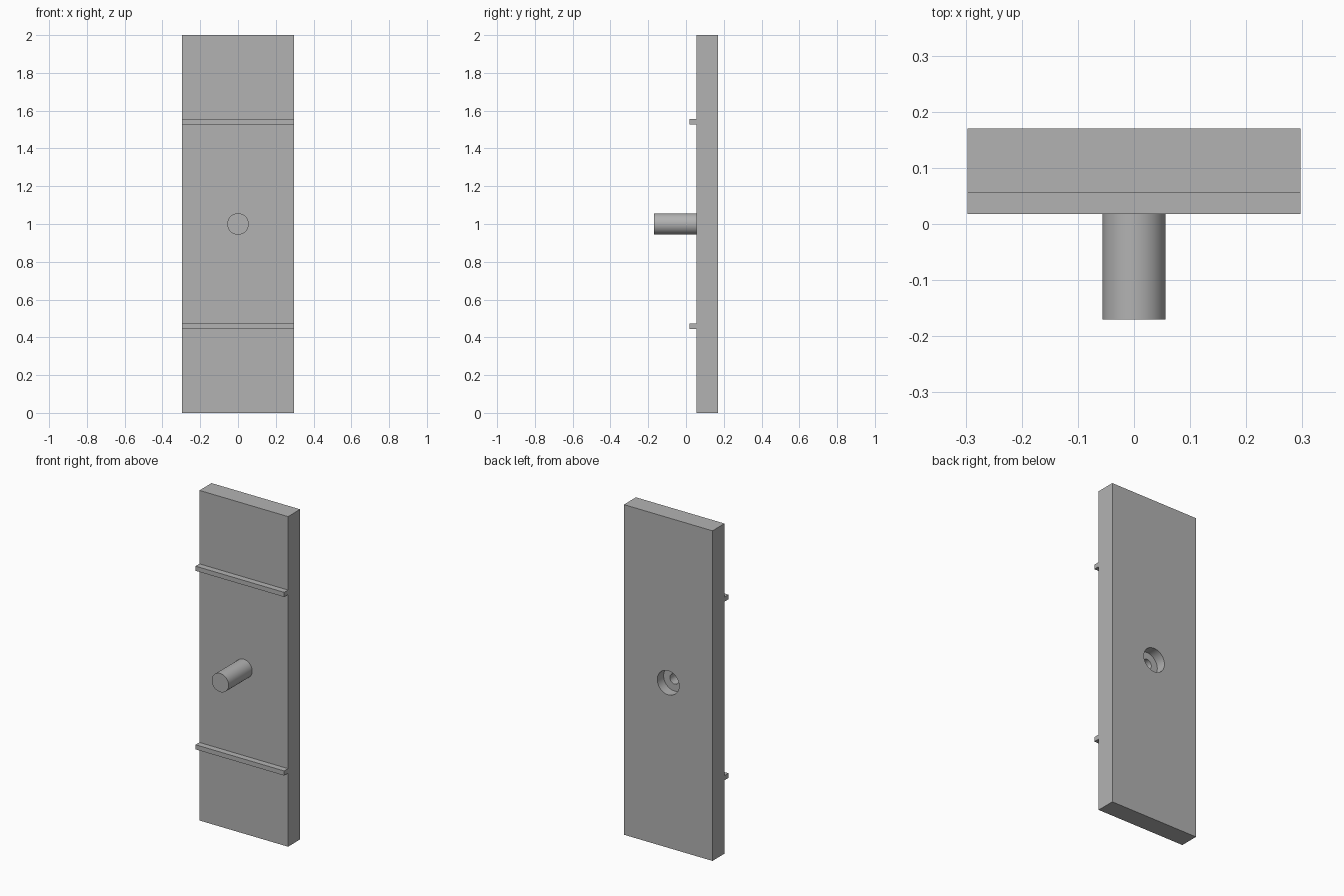
import bpy
import math

if "Cube" in bpy.data.objects:
    bpy.data.objects.remove(bpy.data.objects["Cube"])

W, FRONT, BACK = 0.594, 0.055, 0.1705   # plate width, front and back planes
PEG_TIP = -0.1705

grey = bpy.data.materials.new("plain grey")
grey.diffuse_color = (0.448, 0.448, 0.448, 1)
grey.use_nodes = True
grey.node_tree.nodes["Principled BSDF"].inputs["Base Color"].default_value = grey.diffuse_color


def box(name, y0, y1, z0, z1):
    bpy.ops.mesh.primitive_cube_add(size=1, location=(0, (y0 + y1) / 2, (z0 + z1) / 2))
    ob = bpy.context.object
    ob.name = name
    ob.scale = (W, y1 - y0, z1 - z0)
    bpy.ops.object.transform_apply(location=True, rotation=True, scale=True)
    ob.data.materials.append(grey)
    return ob


def rod(name, radius, y0, y1):
    bpy.ops.mesh.primitive_cylinder_add(vertices=64, radius=radius, depth=y1 - y0,
                                        location=(0, (y0 + y1) / 2, 1),
                                        rotation=(math.pi / 2, 0, 0))
    ob = bpy.context.object
    ob.name = name
    bpy.ops.object.transform_apply(location=True, rotation=True, scale=True)
    ob.data.materials.append(grey)
    return ob


def combine(target, tool, operation):
    mod = target.modifiers.new(operation.lower(), 'BOOLEAN')
    mod.operation = operation
    mod.solver = 'EXACT'
    mod.object = tool
    bpy.context.view_layer.objects.active = target
    bpy.ops.object.modifier_apply(modifier=mod.name)
    bpy.data.objects.remove(tool, do_unlink=True)


# Upright plate with the peg growing out of its front
plate = box("plate_with_peg", FRONT, BACK, 0, 2)
combine(plate, rod("peg", 0.0565, PEG_TIP, FRONT + 0.02), 'UNION')

# Stepped screw hole in the back: wide recess, then a narrow blind bore
combine(plate, rod("recess_cutter", 0.073, 0.11, BACK + 0.05), 'DIFFERENCE')
combine(plate, rod("bore_cutter", 0.031, -0.11, 0.13), 'DIFFERENCE')

bpy.ops.object.select_all(action='DESELECT')
plate.select_set(True)
bpy.context.view_layer.objects.active = plate
bpy.ops.object.shade_smooth_by_angle(angle=math.radians(30))

# Two thin cross rails, mirrored about the middle height
for name, side in (("lower_rail", -1), ("upper_rail", 1)):
    a, b = sorted((1 + side * 0.527, 1 + side * 0.555))
    box(name, 0.018, FRONT, a, b)
